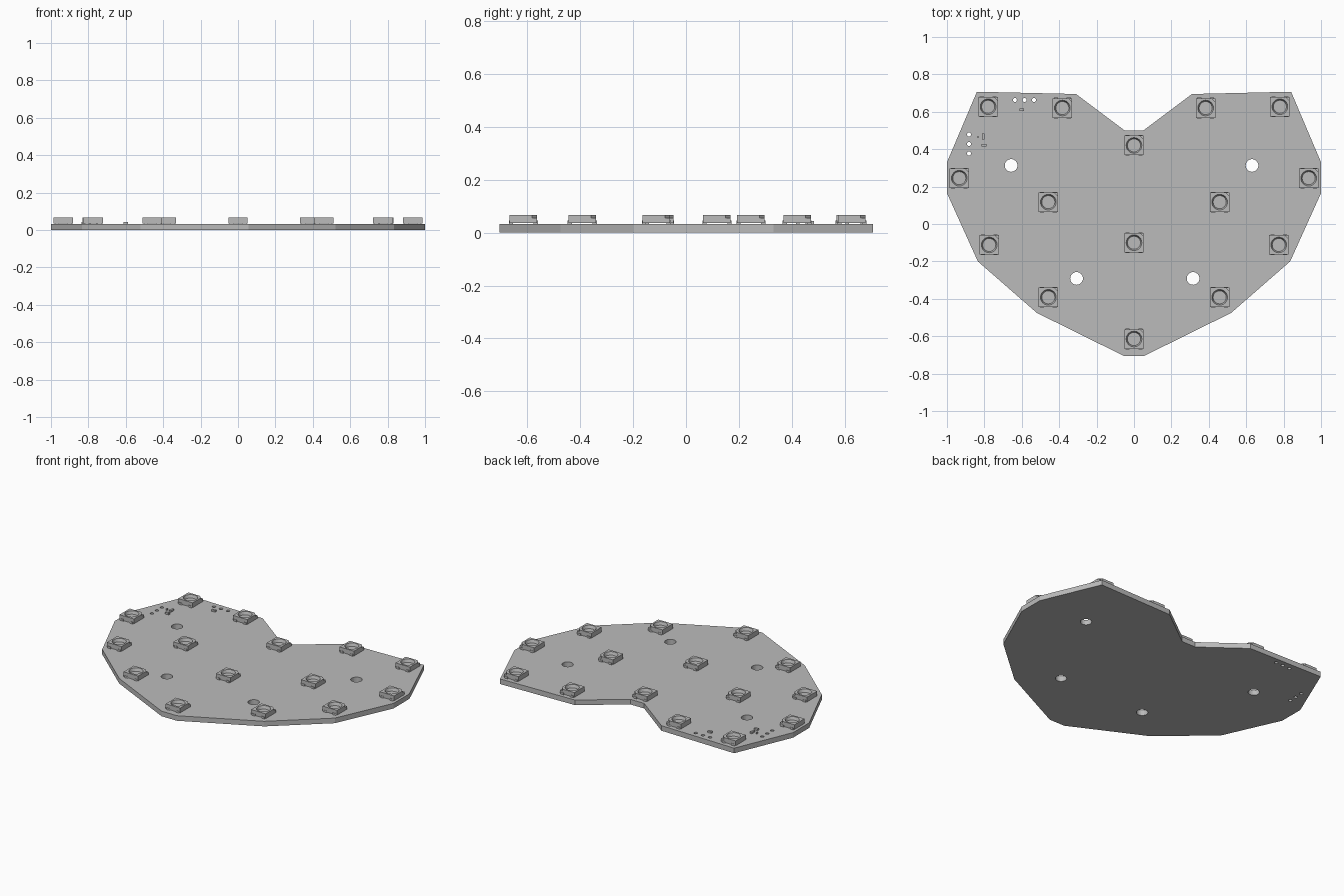
import bpy
import bmesh
from math import cos, sin, pi
from mathutils import Matrix, Vector

if "Cube" in bpy.data.objects:
    bpy.data.objects.remove(bpy.data.objects["Cube"], do_unlink=True)

BOARD_TOP = 0.033
LED_TOP = 0.067

grey = bpy.data.materials.new("plain grey")
grey.use_nodes = True
grey.diffuse_color = (0.5, 0.5, 0.5, 1)
grey.node_tree.nodes["Principled BSDF"].inputs["Base Color"].default_value = (0.5, 0.5, 0.5, 1)


def circle(x, y, r, n=24):
    return [(x + r * cos(2 * pi * i / n), y + r * sin(2 * pi * i / n)) for i in range(n)]


def add_plate(bm, loops, z0, z1):
    """Extrude a filled outline; the loops after the first are holes."""
    curve = bpy.data.curves.new("outline", "CURVE")
    curve.dimensions = "2D"
    curve.fill_mode = "BOTH"
    curve.extrude = (z1 - z0) / 2
    for loop in loops:
        spline = curve.splines.new("POLY")
        spline.points.add(len(loop) - 1)
        for point, (x, y) in zip(spline.points, loop):
            point.co = (x, y, 0, 1)
        spline.use_cyclic_u = True
    helper = bpy.data.objects.new("outline_helper", curve)
    bpy.context.collection.objects.link(helper)
    graph = bpy.context.evaluated_depsgraph_get()
    mesh = bpy.data.meshes.new_from_object(helper.evaluated_get(graph))
    mesh.transform(Matrix.Translation((0, 0, (z0 + z1) / 2)))
    bm.from_mesh(mesh)
    bpy.data.objects.remove(helper, do_unlink=True)
    bpy.data.meshes.remove(mesh)
    bpy.data.curves.remove(curve)


def add_box(bm, x, y, w, d, z0, z1):
    matrix = Matrix.Translation((x, y, (z0 + z1) / 2)) @ Matrix.Diagonal((w, d, z1 - z0, 1))
    bmesh.ops.create_cube(bm, size=1, matrix=matrix)


def finish(bm, name):
    bmesh.ops.remove_doubles(bm, verts=bm.verts, dist=1e-5)
    mesh = bpy.data.meshes.new(name)
    bm.to_mesh(mesh)
    bm.free()
    mesh.materials.clear()
    mesh.materials.append(grey)
    for face in mesh.polygons:
        face.material_index = 0
        face.use_smooth = False
    return mesh


def place(name, mesh, location=(0, 0, 0)):
    obj = bpy.data.objects.new(name, mesh)
    obj.location = location
    bpy.context.collection.objects.link(obj)
    return obj


# Heart-shaped board with mounting holes and wire holes
half = [(0.05, 0.50), (0.31, 0.695), (0.84, 0.707), (1, 0.33), (1, 0.165),
        (0.835, -0.20), (0.52, -0.475), (0.055, -0.705)]
heart = half + [(-x, y) for x, y in reversed(half)]
mount_holes = [(-0.657, 0.313), (0.631, 0.313), (-0.307, -0.291), (0.316, -0.291)]
wire_holes = [(-0.586 + i * 0.051, 0.663) for i in (-1, 0, 1)]
wire_holes += [(-0.882, 0.428 + i * 0.051) for i in (-1, 0, 1)]
bm = bmesh.new()
add_plate(bm, [heart] + [circle(x, y, 0.034) for x, y in mount_holes]
          + [circle(x, y, 0.011, 12) for x, y in wire_holes], 0, BOARD_TOP)
place("heart_board", finish(bm, "heart_board"))

# One light: square base, notched upper rim, funnel cavity and four feet
bm = bmesh.new()
s, cut = 0.052, 0.02
well = circle(0, 0, 0.042)
add_plate(bm, [[(-s, -s), (s, -s), (s, s), (-s, s)], well], 0.036, 0.055)
add_plate(bm, [[(-s, -s), (s, -s), (s, s - cut), (s - cut, s), (-s, s)], well], 0.055, LED_TOP)
rim = [bm.verts.new((x, y, LED_TOP)) for x, y in well]
floor = [bm.verts.new((x, y, 0.048)) for x, y in circle(0, 0, 0.035)]
for i in range(len(rim)):
    bm.faces.new((rim[i - 1], floor[i - 1], floor[i], rim[i])).normal_flip()
bm.faces.new(floor)
for face in bm.faces:
    face.normal_update()
    # The funnel faces look inward and up
    if all(v in rim or v in floor for v in face.verts) and face.normal.z < 0:
        face.normal_flip()
for x in (-0.034, 0.034):
    for y in (-0.047, 0.047):
        add_box(bm, x, y, 0.022, 0.016, BOARD_TOP, 0.045)
led_mesh = finish(bm, "light")

spots = [(0, 0.42), (0, -0.10), (0, -0.615)]
for x, y in [(0.78, 0.627), (0.383, 0.62), (0.934, 0.245), (0.458, 0.117),
             (0.774, -0.112), (0.458, -0.392)]:
    spots += [(x, y), (-x, y)]
for i, (x, y) in enumerate(spots):
    place(f"light_{i + 1}", led_mesh, (x, y, 0))

# Tiny chips beside the wire holes
for i, (x, y, w, d) in enumerate([(-0.60, 0.61, 0.026, 0.014), (-0.802, 0.422, 0.026, 0.014),
                                  (-0.805, 0.468, 0.014, 0.032), (-0.834, 0.465, 0.006, 0.012)]):
    bm = bmesh.new()
    add_box(bm, x, y, w, d, BOARD_TOP, 0.044)
    place(f"chip_{i + 1}", finish(bm, f"chip_{i + 1}"))
